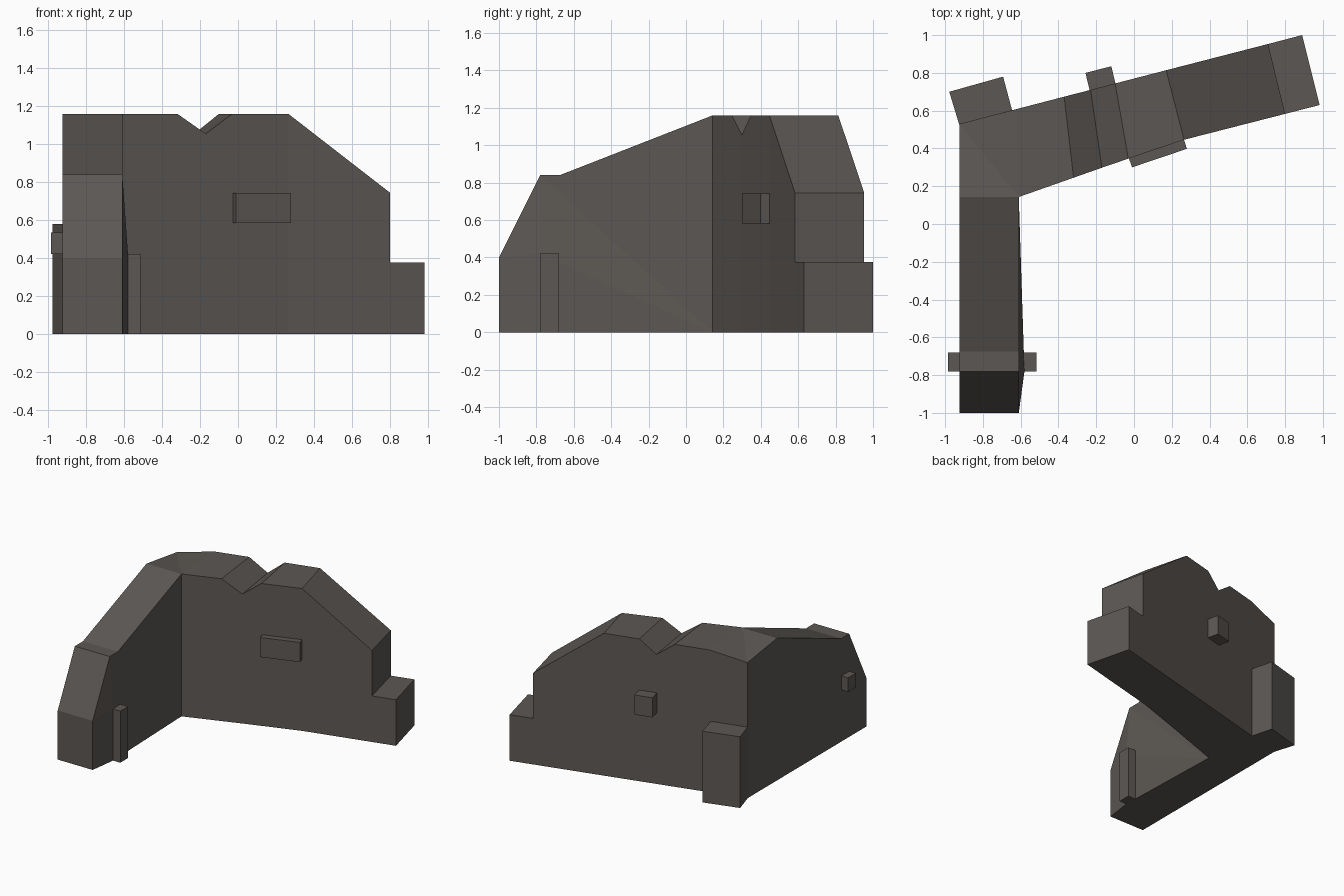
import bpy, bmesh

if "Cube" in bpy.data.objects:
    bpy.data.objects.remove(bpy.data.objects["Cube"])

stone = bpy.data.materials.new("dark_stone")
stone.diffuse_color = (0.108, 0.097, 0.088, 1)
stone.use_nodes = True
stone.node_tree.nodes["Principled BSDF"].inputs["Base Color"].default_value = stone.diffuse_color


def finish(bm, name):
    bmesh.ops.remove_doubles(bm, verts=bm.verts[:], dist=0.0005)
    bmesh.ops.recalc_face_normals(bm, faces=bm.faces[:])
    mesh = bpy.data.meshes.new(name)
    bm.to_mesh(mesh)
    bm.free()
    mesh.materials.append(stone)
    obj = bpy.data.objects.new(name, mesh)
    bpy.context.collection.objects.link(obj)


def add_face(bm, pts):
    # drop repeated corners so mitres become triangles
    pts = [p for i, p in enumerate(pts) if p != pts[i - 1]]
    if len(pts) > 2:
        bm.faces.new([bm.verts.new(p) for p in pts])


def block(name, outline, z0, z1):
    bm = bmesh.new()
    n = len(outline)
    lo = [(x, y, z0) for x, y in outline]
    hi = [(x, y, z1) for x, y in outline]
    add_face(bm, lo)
    add_face(bm, hi)
    for i in range(n):
        j = (i + 1) % n
        add_face(bm, [lo[i], lo[j], hi[j], hi[i]])
    finish(bm, name)


# Ruined corner wall: inner xy, outer xy, inner and outer top height per station
IN, OUT = -0.61, -0.925
stations = [
    ((IN, -1.0), (OUT, -1.0), 0.40, 0.40),
    ((IN, -0.78), (OUT, -0.78), 0.84, 0.84),
    ((IN, -0.675), (OUT, -0.675), 0.84, 0.84),
    ((IN, 0.143), (OUT, 0.143), 1.16, 1.16),
    ((IN, 0.143), (OUT, 0.53), 1.16, 1.105),      # worn outer corner
    ((IN, 0.143), (-0.635, 0.605), 1.16, 1.16),
    ((-0.32, 0.245), (-0.37, 0.674), 1.16, 1.16),
    ((-0.17, 0.298), (-0.23, 0.71), 1.055, 1.055),
    ((-0.03, 0.346), (-0.10, 0.744), 1.16, 1.16),
    ((0.265, 0.446), (0.17, 0.814), 1.16, 1.16),
    ((0.80, 0.583), (0.71, 0.953), 0.745, 0.745),
    ((0.80, 0.583), (0.71, 0.953), 0.375, 0.375),
    ((0.983, 0.630), (0.89, 1.0), 0.375, 0.375),
]


def section(s):
    a, b, za, zb = s
    return [(*a, 0), (*a, za), (*b, zb), (*b, 0)]


bm = bmesh.new()
for k in range(len(stations) - 1):
    s, t = section(stations[k]), section(stations[k + 1])
    step = stations[k][:2] == stations[k + 1][:2]
    for i in range(4):
        j = (i + 1) % 4
        if step and i != 1:
            continue            # a vertical step only has its riser
        if i == 0 and (k < 3 or stations[k][0] == stations[k + 1][0]):
            continue            # swollen inner face is made below
        add_face(bm, [s[i], s[j], t[j], t[i]])
add_face(bm, section(stations[0]))
add_face(bm, section(stations[-1]))

# Inner face of the short wall swells out around the post
r = [(IN, -1.0, 0)] + [(*s[0], s[2]) for s in stations[:4]] + [(IN, 0.143, 0)]
low, high = (-0.58, -0.78, 0), (-0.58, -0.78, 0.42)
add_face(bm, [low, r[0], r[1], high])
for tri in ([high, r[1], r[2]], [high, r[2], r[5]], [high, r[5], low],
            [r[2], r[3], r[5]], [r[3], r[4], r[5]], [low, r[5], r[0]]):
    add_face(bm, tri)
finish(bm, "ruined_wall")


def rect(x0, x1, y0, y1):
    return [(x0, y0), (x1, y0), (x1, y1), (x0, y1)]


# Post and protruding stones
block("inner_post", rect(-0.63, -0.515, -0.78, -0.68), 0, 0.42)
block("outer_stone", rect(-0.985, -0.90, -0.78, -0.68), 0.42, 0.535)
block("front_stone", [(-0.01, 0.30), (0.28, 0.398), (0.262, 0.455), (-0.03, 0.355)], 0.583, 0.743)
block("back_stone", [(-0.257, 0.80), (-0.12, 0.835), (-0.096, 0.735), (-0.233, 0.70)], 0.583, 0.743)

# Corner buttress
block("corner_buttress", [(-0.978, 0.70), (-0.693, 0.78), (-0.645, 0.60), (-0.925, 0.525)], 0, 0.58)
